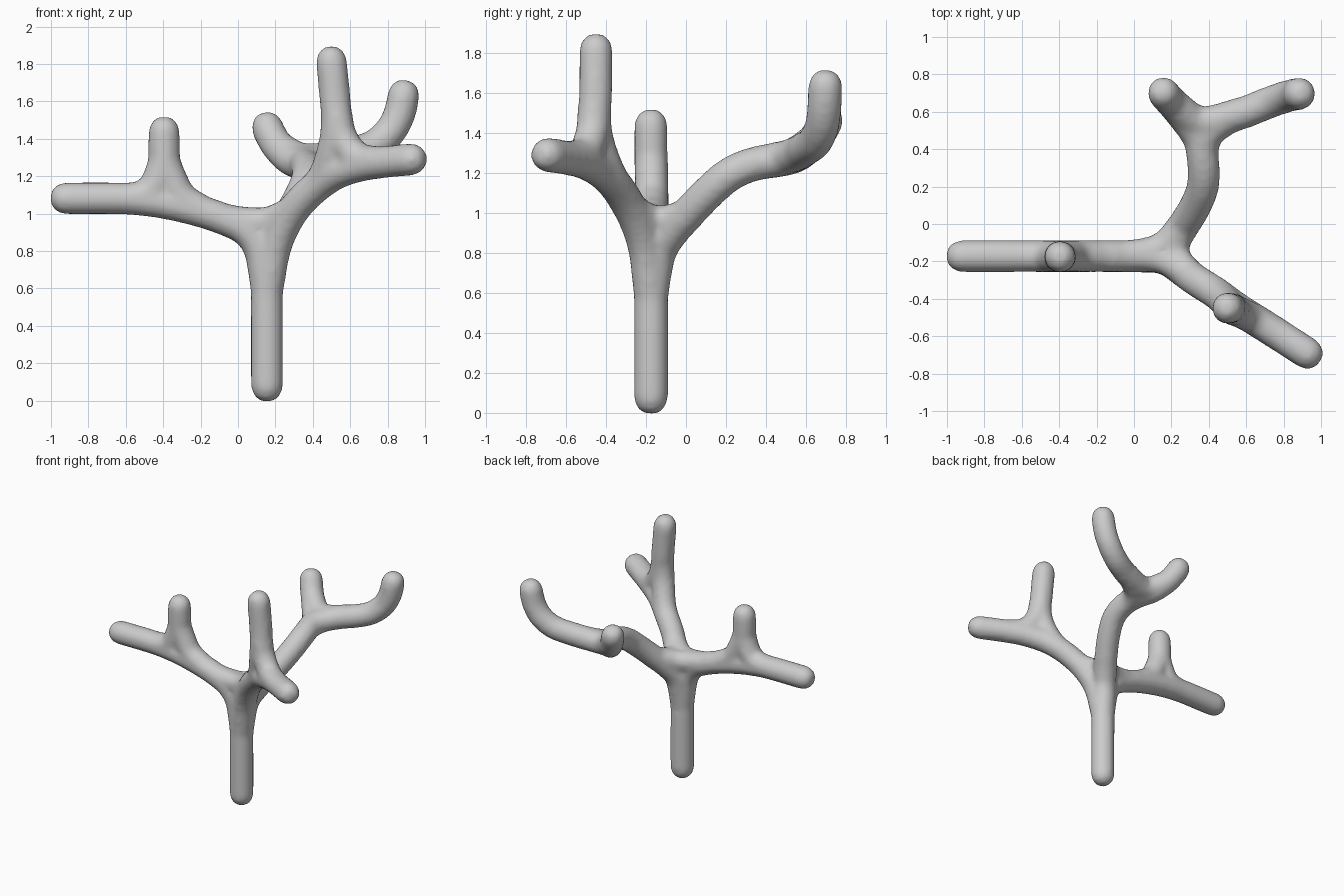
import bpy, bmesh
from math import cos, sin, tau
from mathutils import Vector

R = 0.088      # limb radius before smoothing
SIDES = 12
bm = bmesh.new()


def spline(pts, steps=8):
    """Catmull-Rom samples through the given points."""
    p = [Vector(q) for q in pts]
    p = [2 * p[0] - p[1]] + p + [2 * p[-1] - p[-2]]
    out = []
    for i in range(1, len(p) - 2):
        a, b, c, d = p[i - 1:i + 3]
        for k in range(steps):
            t = k / steps
            out.append(0.5 * (2 * b + (c - a) * t + (2 * a - 5 * b + 4 * c - d) * t * t
                              + (3 * b - a - 3 * c + d) * t ** 3))
    return out + [p[-2]]


def limb(pts, r=R):
    """Round tube along a smooth path, with domed ends."""
    s = spline(pts)
    d0, d1 = (s[0] - s[1]).normalized(), (s[-1] - s[-2]).normalized()
    dome = [(0.035, 0.92), (0.064, 0.70), (0.082, 0.40)]
    rings = [(s[0] + d0 * o, f) for o, f in reversed(dome)]
    rings += [(q, 1.0) for q in s]
    rings += [(s[-1] + d1 * o, f) for o, f in dome]
    tangent = -d0
    u = tangent.orthogonal().normalized()
    loops = []
    for i, (c, f) in enumerate(rings):
        t = (rings[min(i + 1, len(rings) - 1)][0] - rings[max(i - 1, 0)][0]).normalized()
        u = (tangent.rotation_difference(t) @ u)
        u = (u - t * u.dot(t)).normalized()
        tangent = t
        v = t.cross(u)
        loops.append([bm.verts.new(c + r * f * (u * cos(tau * k / SIDES) + v * sin(tau * k / SIDES)))
                      for k in range(SIDES)])
    for a, b in zip(loops, loops[1:]):
        for k in range(SIDES):
            n = (k + 1) % SIDES
            bm.faces.new((a[k], a[n], b[n], b[k]))
    bm.faces.new(loops[0][::-1])
    bm.faces.new(loops[-1])


root = (0.155, -0.175, 0.58)

# trunk
limb([(0.155, -0.175, 0.079), (0.155, -0.175, 0.4), root, (0.165, -0.175, 0.94)])

# left branch with its upright twig
limb([root, (0.118, -0.175, 0.80), (0.05, -0.175, 0.905), (-0.05, -0.173, 0.96), (-0.2, -0.172, 1.012),
      (-0.4, -0.172, 1.058), (-0.6, -0.172, 1.08), (-0.92, -0.172, 1.082)])
twig_left = [(-0.395, -0.175, 1.3), (-0.395, -0.175, 1.435)]
limb([(-0.2, -0.172, 1.02), (-0.3, -0.172, 1.085), (-0.357, -0.173, 1.19)] + twig_left, 0.086)
limb([(-0.6, -0.172, 1.08), (-0.48, -0.172, 1.105), (-0.427, -0.173, 1.19)] + twig_left, 0.086)

# front right branch with its tall twig
limb([root, (0.195, -0.20, 0.80), (0.25, -0.24, 0.94), (0.33, -0.30, 1.06), (0.44, -0.37, 1.16),
      (0.55, -0.45, 1.225), (0.7, -0.545, 1.265), (0.925, -0.69, 1.29)])
twig_tall = [(0.52, -0.452, 1.6), (0.5, -0.45, 1.812)]
limb([(0.33, -0.30, 1.06), (0.45, -0.38, 1.19), (0.507, -0.44, 1.35), (0.525, -0.457, 1.48)] + twig_tall, 0.085)
limb([(0.78, -0.6, 1.275), (0.64, -0.51, 1.30), (0.56, -0.47, 1.40), (0.533, -0.46, 1.5)] + twig_tall, 0.085)

# back branch, up to its fork
limb([root, (0.175, -0.135, 0.80), (0.22, -0.07, 0.905), (0.27, 0.0, 0.985), (0.33, 0.1, 1.09),
      (0.368, 0.2, 1.18), (0.373, 0.3, 1.232), (0.36, 0.42, 1.262), (0.365, 0.52, 1.28)])

# two arms of the back fork
tip_left = [(0.28, 0.555, 1.29), (0.215, 0.635, 1.355), (0.17, 0.685, 1.43), (0.158, 0.70, 1.46)]
tip_right = [(0.5, 0.563, 1.30), (0.6, 0.60, 1.322), (0.72, 0.648, 1.36), (0.81, 0.68, 1.435),
             (0.862, 0.692, 1.53), (0.885, 0.697, 1.632)]
limb([(0.362, 0.40, 1.255), (0.34, 0.47, 1.265)] + tip_left)
limb([(0.362, 0.40, 1.255), (0.40, 0.49, 1.275)] + tip_right)
limb([tip_left[1], (0.36, 0.545, 1.29), tip_right[1]])

# webs that fill the main crotch
arms = [(-0.1, -0.173, 0.975), (0.30, -0.275, 1.02), (0.27, 0.0, 0.985)]
for i in range(3):
    a, b = arms[i], arms[(i + 1) % 3]
    limb([a, [0.6 * c + 0.2 * (p + q) for p, q, c in zip(a, b, (0.165, -0.16, 0.93))], b], 0.08)

bmesh.ops.recalc_face_normals(bm, faces=bm.faces)
mesh = bpy.data.meshes.new("branching_trunk")
bm.to_mesh(mesh)
bm.free()
tree = bpy.data.objects.new("branching_trunk", mesh)
bpy.context.collection.objects.link(tree)

# fuse the limbs into one smooth skin
fuse = tree.modifiers.new("fuse", 'REMESH')
fuse.mode = 'VOXEL'
fuse.voxel_size = 0.018
fuse.use_smooth_shade = True
soften = tree.modifiers.new("soften", 'SMOOTH')
soften.factor = 0.5
soften.iterations = 10
